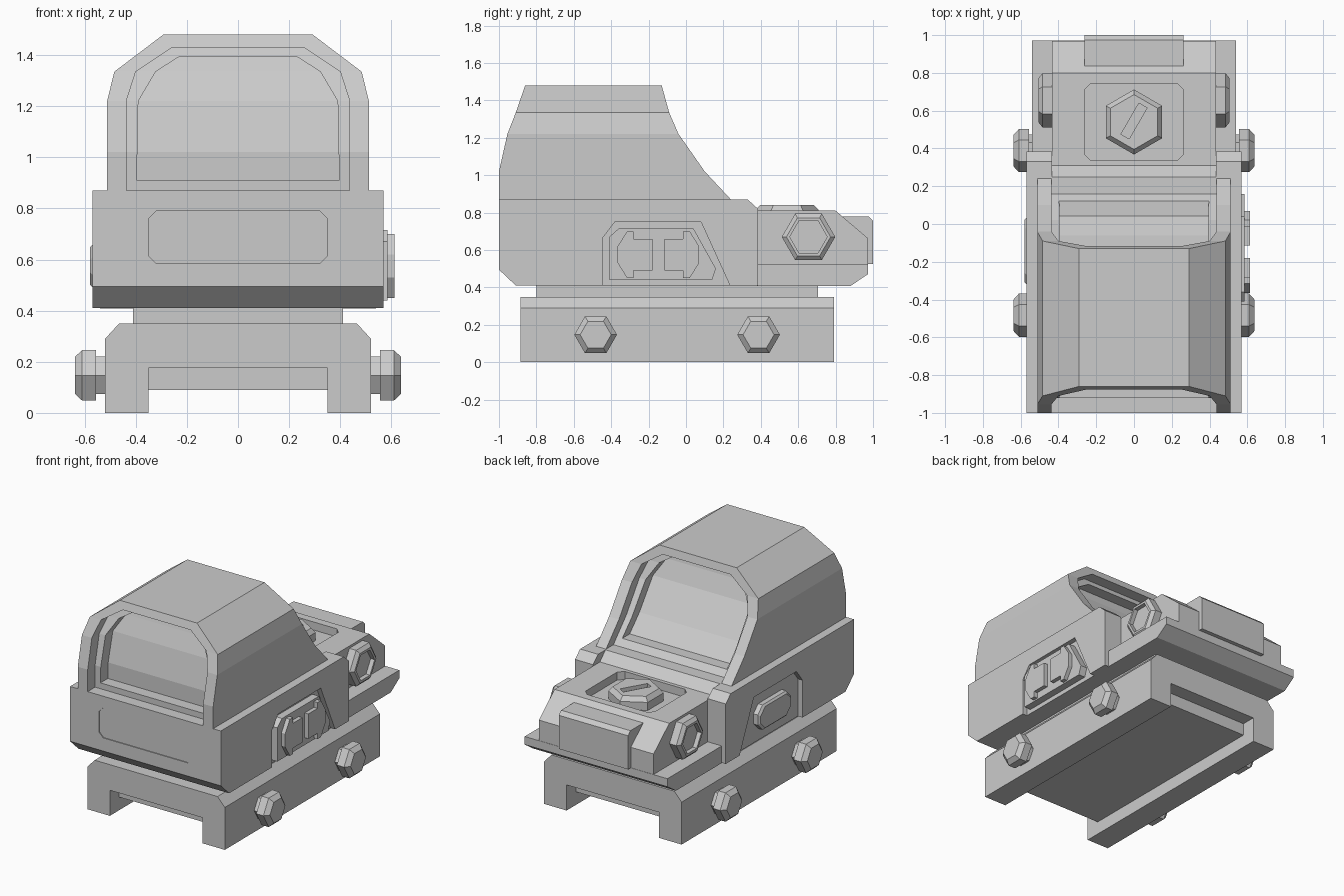
import bpy, bmesh, math
from mathutils import Vector

cube = bpy.data.objects.get("Cube")
if cube:
    bpy.data.objects.remove(cube, do_unlink=True)

grey = bpy.data.materials.new("plain grey")
grey.use_nodes = True
grey.diffuse_color = (0.6, 0.6, 0.6, 1)
grey.node_tree.nodes["Principled BSDF"].inputs["Base Color"].default_value = (0.6, 0.6, 0.6, 1)


def loft(name, rings):
    """Closed solid through rings that have equal point counts."""
    bm = bmesh.new()
    vs = [[bm.verts.new(p) for p in ring] for ring in rings]
    n = len(vs[0])
    for lo, hi in zip(vs, vs[1:]):
        for i in range(n):
            j = (i + 1) % n
            bm.faces.new((lo[i], lo[j], hi[j], hi[i]))
    bm.faces.new(vs[0])
    bm.faces.new(vs[-1])
    bmesh.ops.recalc_face_normals(bm, faces=bm.faces)
    mesh = bpy.data.meshes.new(name)
    bm.to_mesh(mesh)
    bm.free()
    mesh.materials.append(grey)
    obj = bpy.data.objects.new(name, mesh)
    bpy.context.collection.objects.link(obj)
    return obj


def place(axis, u, v, d):
    return {"x": (d, u, v), "y": (u, d, v), "z": (u, v, d)}[axis]


def prism(name, pts, axis, a, b):
    return loft(name, [[place(axis, u, v, d) for u, v in pts] for d in (a, b)])


def rect(u0, u1, v0, v1, c=0.0):
    """Rectangle, with corners cut by c if given."""
    if not c:
        return [(u0, v0), (u1, v0), (u1, v1), (u0, v1)]
    return [(u0 + c, v0), (u1 - c, v0), (u1, v0 + c), (u1, v1 - c),
            (u1 - c, v1), (u0 + c, v1), (u0, v1 - c), (u0, v0 + c)]


def hexagon(name, axis, u, v, rings, turn=0.0):
    """Six-sided turned part; rings are (radius, distance along axis)."""
    angles = [turn + k * math.pi / 3 for k in range(6)]
    return loft(name, [[place(axis, u + r * math.cos(t), v + r * math.sin(t), d)
                        for t in angles] for r, d in rings])


def cut(obj, cutter):
    mod = obj.modifiers.new("cut", "BOOLEAN")
    mod.operation, mod.solver, mod.object = "DIFFERENCE", "EXACT", cutter
    bpy.context.view_layer.objects.active = obj
    bpy.ops.object.modifier_apply(modifier=mod.name)
    bpy.data.objects.remove(cutter, do_unlink=True)


# Rail clamp with open channel and raised core
clamp = prism("rail_clamp", [(-.52, 0), (-.52, .29), (-.465, .35), (.465, .35), (.52, .29), (.52, 0)],
              "y", -.885, .79)
cut(clamp, prism("channel", rect(-.35, .35, -.1, .175), "y", -1, 1))
prism("channel_core", rect(-.35, .35, .09, .18), "y", -.785, .69)
prism("neck", rect(-.41, .41, .34, .42), "y", -.80, .705)

# Clamp bolts
for s, side in ((1, "left"), (-1, "right")):
    for y, end in ((-.483, "front"), (.388, "rear")):
        hexagon(f"{side}_{end}_bolt", "x", y, .147,
                [(.085, s * .51), (.085, s * .555), (.114, s * .556), (.114, s * .61), (.083, s * .638)])

# Main body, notched between the rear cheeks
body = prism("body", [(-1, .87), (-1, .495), (-.91, .41), (.385, .41), (.385, .82), (.33, .87)],
             "x", -.57, .57)
cut(body, prism("notch", [(.24, .88), (.31, .81), (.31, .3), (.5, .3), (.5, .95), (.24, .95)],
                "x", -.434, .434))
cut(body, prism("front_inset", rect(-.35, .35, .585, .79, .03), "y", -1.1, -.994))

# Recessed side bays
bay = [(-.445, .3), (-.445, .665), (-.38, .75), (.08, .75), (.235, .41), (.28, .3)]
for s in (1, -1):
    cut(body, prism("bay", bay, "x", s * .535, s * .7))

# Arrow buttons on the left side, plain button on the right
prism("button_panel", [(-.41, .44), (-.41, .67), (-.36, .715), (.04, .715), (.16, .5), (.14, .44)],
      "x", .52, .585)
arrow = [(-.315, .70), (-.28, .70), (-.28, .66), (-.18, .66), (-.18, .49),
         (-.28, .49), (-.28, .45), (-.315, .45), (-.365, .53), (-.365, .62)]
prism("front_arrow_button", arrow, "x", .58, .613)
prism("rear_arrow_button", [(-.295 - y, z) for y, z in arrow], "x", .58, .613)
loft("side_button", [[place("x", y, z, d) for y, z in rect(-.32 + i, .035 - i, .49 + i, .66 - i, .05)]
                     for i, d in ((0, -.52), (0, -.568), (.012, -.58))])

# Hood: outer shell, stepped frame and lens share one front and rear slope
slope = [(.80, -1, .30), (.87, -1, .24), (1.02, -1, .10), (1.22, -.955, -.04),
         (1.335, -.91, -.09), (1.48, -.86, -.13), (1.6, -.82, -.16)]


def hood_part(name, widths, inset):
    """widths are (z, half width); inset moves front and rear inwards."""
    rings = []
    for z, w in widths:
        for (z0, f0, r0), (z1, f1, r1) in zip(slope, slope[1:]):
            if z0 <= z <= z1:
                t = (z - z0) / (z1 - z0)
                f, r = f0 + t * (f1 - f0) + inset, r0 + t * (r1 - r0) - inset
                break
        rings.append([(-w, f, z), (w, f, z), (w, r, z), (-w, r, z)])
    return loft(name, rings)


outer = [(.87, .512), (1.02, .512), (1.22, .512), (1.335, .484), (1.48, .292)]
middle = [(.87, .437), (1.02, .437), (1.22, .437), (1.335, .40), (1.43, .256)]
inner = [(.91, .396), (1.02, .394), (1.22, .39), (1.335, .322), (1.395, .228)]
hood = hood_part("hood", outer, 0)
cut(hood, hood_part("hood_opening", [(.80, .437)] + middle, -.2))
frame = hood_part("lens_frame", middle, .08)
cut(frame, hood_part("frame_opening", inner, -.2))
hood_part("lens", inner, .16)

# Rear deck with pocket
deck = prism("rear_deck", [(.31, .41), (.385, .41), (.385, .525), (.97, .525), (.97, .665), (.80, .81), (.31, .81)],
             "x", -.434, .434)
cut(deck, prism("pocket", rect(-.262, .262, .335, .745, .035), "z", .755, .9))
prism("rear_plate", [(.38, .408), (.88, .408), (.972, .47), (.972, .525), (.38, .525)], "x", -.54, .54)
prism("battery_cap", [(.834, .525), (.834, .78), (.975, .78), (1, .755), (1, .525)], "x", -.262, .262)

# Slotted screw in the pocket
screw = hexagon("slotted_screw", "z", 0, .54, [(.172, .74), (.172, .81), (.145, .84)], math.pi / 6)
along, across = Vector((.5, .866)) * .095, Vector((-.866, .5)) * .025
centre = Vector((0, .545))
cut(screw, prism("slot", [tuple(centre + a * along + b * across)
                          for a, b in ((-1, -1), (1, -1), (1, 1), (-1, 1))], "z", .815, .9))

# Adjustment knobs with hollow faces
for s, side in ((1, "left"), (-1, "right")):
    hexagon(f"{side}_knob", "x", .655, .67,
            [(.143, s * .42), (.143, s * .485), (.118, s * .505), (.10, s * .505), (.10, s * .475)])
